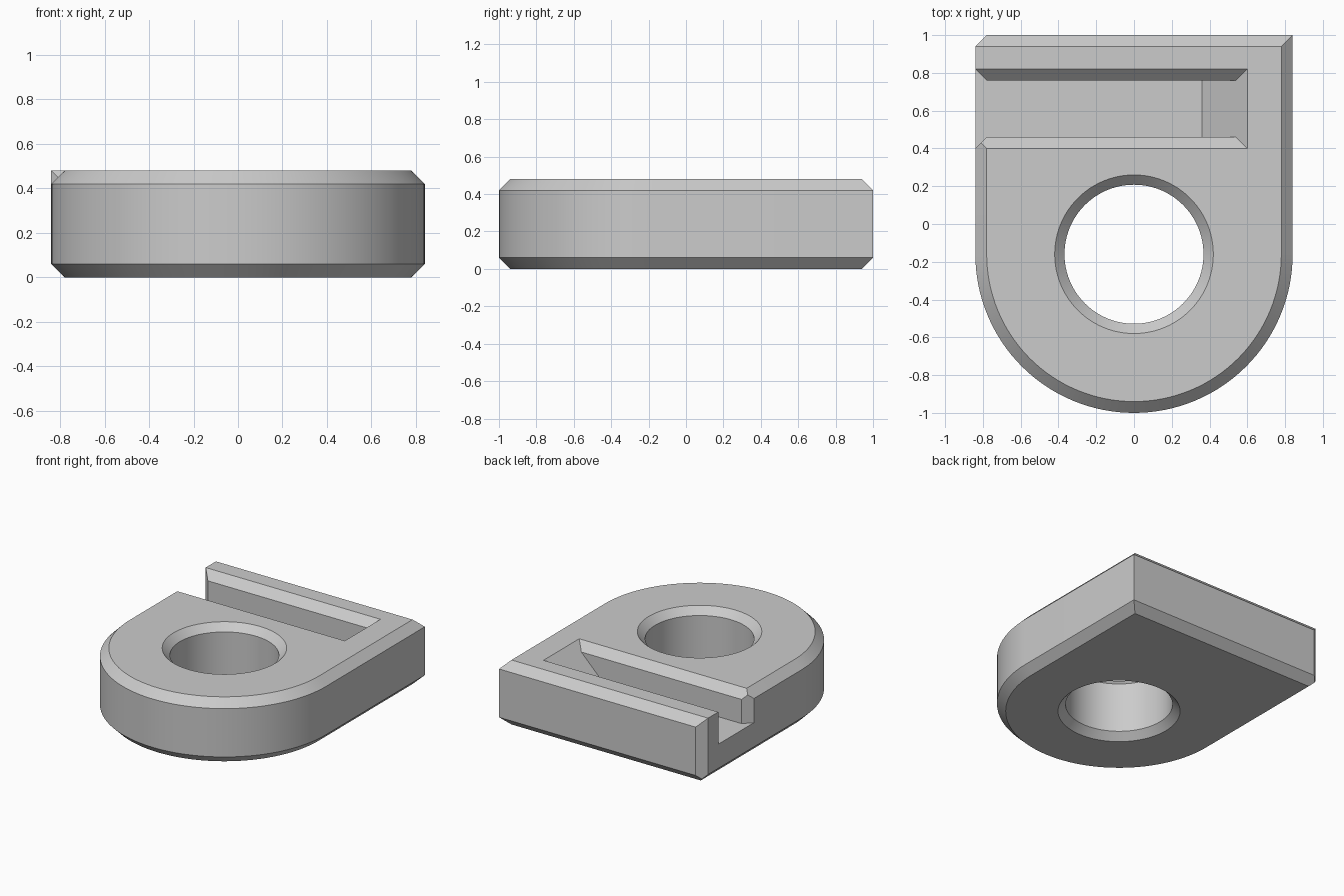
import bpy, bmesh, math

old = bpy.data.objects.get("Cube")
if old:
    bpy.data.objects.remove(old, do_unlink=True)

W, BACK, HEIGHT = 0.84, 1.0, 0.48      # half width, back edge, thickness
CH = 0.06                              # edge chamfer
EYE_Y = -0.16                          # centre of rounded end and hole
FLOOR = 0.24                           # slot floor height

grey = bpy.data.materials.new("plain_grey")
grey.use_nodes = True
colour = (0.6, 0.6, 0.6, 1)
grey.diffuse_color = colour
grey.node_tree.nodes["Principled BSDF"].inputs["Base Color"].default_value = colour


def loft(name, loops):
    """Closed solid through loops of equal point count."""
    bm = bmesh.new()
    rings = [[bm.verts.new(p) for p in loop] for loop in loops]
    for a, b in zip(rings, rings[1:]):
        for i in range(len(a)):
            j = (i + 1) % len(a)
            bm.faces.new((a[i], a[j], b[j], b[i]))
    bm.faces.new(rings[0][::-1])
    bm.faces.new(rings[-1])
    bmesh.ops.remove_doubles(bm, verts=bm.verts, dist=1e-5)
    bmesh.ops.recalc_face_normals(bm, faces=bm.faces)
    mesh = bpy.data.meshes.new(name)
    bm.to_mesh(mesh)
    bm.free()
    mesh.materials.append(grey)
    obj = bpy.data.objects.new(name, mesh)
    bpy.context.collection.objects.link(obj)
    return obj


def outline(z, inset, rail_inset):
    """Plate outline: round front, square back, optional full-width rail."""
    w, steps = W - inset, 64
    pts = [(w * math.cos(a), EYE_Y + w * math.sin(a), z)
           for a in (math.pi * (1 + i / steps) for i in range(steps + 1))]
    rail_x, mid = -(W - rail_inset), 0.6
    return pts + [(w, BACK - inset, z), (rail_x, BACK - inset, z),
                  (rail_x, mid, z), (-w, mid, z)]


def circle(z, r, n=96):
    return [(r * math.cos(math.tau * i / n), EYE_Y + r * math.sin(math.tau * i / n), z)
            for i in range(n)]


def prism(name, plan, z0, z1):
    return loft(name, [[(x, y, z) for x, y in plan] for z in (z0, z1)])


# Chamfered plate; the rail behind the slot keeps its full length on top
plate = loft("plate", [outline(0, CH, CH), outline(CH, 0, 0),
                       outline(HEIGHT - CH, 0, 0), outline(HEIGHT, CH, 0)])

# Through hole with countersunk rims
R, RIM, OVER = 0.368, 0.052, 0.05
hole = loft("hole_cutter", [circle(-OVER, R + RIM + OVER), circle(RIM, R),
                            circle(HEIGHT - RIM, R),
                            circle(HEIGHT + OVER, R + RIM + OVER)])

# Slot with chamfered lips and a sloping closed end
Y0, Y1, TOP = 0.46, 0.76, HEIGHT + OVER
lip = CH + OVER
section = [(Y0, FLOOR), (Y1, FLOOR), (Y1, HEIGHT - CH),
           (Y1 + lip, TOP), (Y0 - lip, TOP), (Y0, HEIGHT - CH)]
slot = loft("slot_cutter", [[(-1, y, z) for y, z in section],
                            [(0.12 + z, y, z) for y, z in section]])

# Flared slot mouth
mouth = prism("mouth_cutter", [(-W - OVER, Y0 - lip), (-W + CH, Y0),
                               (-W + CH, Y1), (-W - OVER, Y1 + lip)], FLOOR, TOP)

# Bevelled upright corner at the rail end
corner = prism("corner_cutter", [(-W - OVER, BACK - lip), (-W + CH + OVER, BACK + OVER),
                                 (-W - OVER, BACK + OVER)], -OVER, TOP)

bpy.ops.object.select_all(action="DESELECT")
bpy.context.view_layer.objects.active = plate
plate.select_set(True)
for cutter in (hole, slot, mouth, corner):
    mod = plate.modifiers.new(cutter.name, "BOOLEAN")
    mod.operation, mod.solver, mod.object = "DIFFERENCE", "EXACT", cutter
    bpy.ops.object.modifier_apply(modifier=mod.name)
    bpy.data.objects.remove(cutter, do_unlink=True)

bpy.ops.object.shade_smooth_by_angle(angle=math.radians(25))
